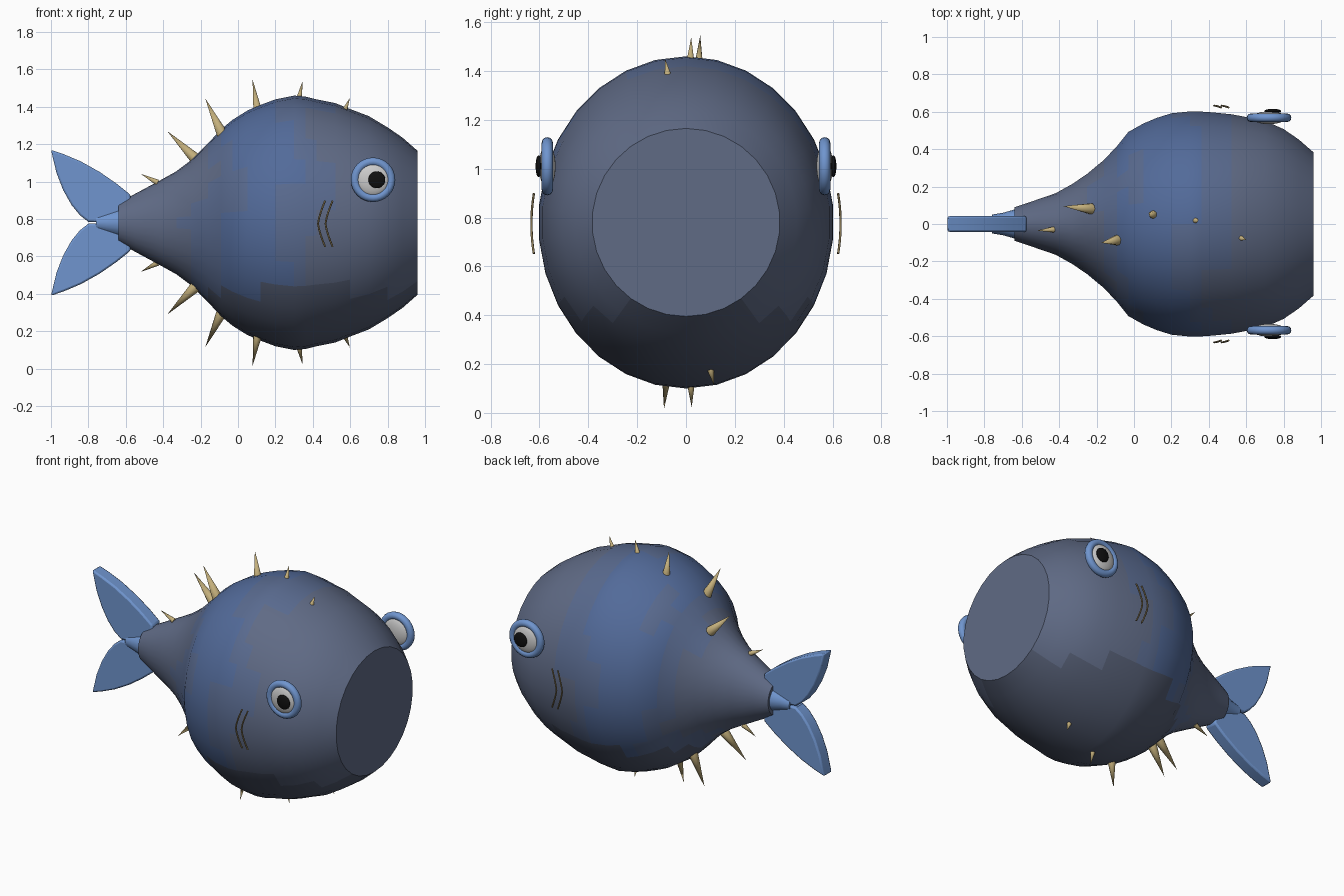
import bpy, bmesh, math
from mathutils import Vector

if "Cube" in bpy.data.objects:
    bpy.data.objects.remove(bpy.data.objects["Cube"])

CZ = 0.78  # height of the body axis


def mat(name, rgb):
    m = bpy.data.materials.new(name)
    m.diffuse_color = (*rgb, 1)
    m.use_nodes = True
    m.node_tree.nodes["Principled BSDF"].inputs["Base Color"].default_value = m.diffuse_color
    return m


SLATE = mat("slate", (0.115, 0.145, 0.235))
BLUE = mat("deep_blue", (0.085, 0.145, 0.32))
MIX = mat("mid_blue", (0.10, 0.145, 0.275))
DARK = mat("belly_slate", (0.085, 0.105, 0.165))
FIN = mat("fin_blue", (0.16, 0.30, 0.62))
TAN = mat("spike_tan", (0.55, 0.43, 0.20))
GILL = mat("gill_brown", (0.25, 0.19, 0.09))
WHITE = mat("eye_white", (0.75, 0.77, 0.74))
BLACK = mat("pupil_black", (0.005, 0.005, 0.005))


def finish(o, name, material, angle=35):
    o.name = name
    if material:
        o.data.materials.append(material)
    bpy.ops.object.select_all(action='DESELECT')
    o.select_set(True)
    bpy.context.view_layer.objects.active = o
    bpy.ops.object.shade_smooth_by_angle(angle=math.radians(angle))
    return o


def from_bmesh(bm, name, material, angle=35):
    bmesh.ops.recalc_face_normals(bm, faces=bm.faces)
    me = bpy.data.meshes.new(name)
    bm.to_mesh(me)
    bm.free()
    o = bpy.data.objects.new(name, me)
    bpy.context.collection.objects.link(o)
    return finish(o, name, material, angle)


def loft(stations, n):
    """Elliptical rings (x, half width, half height) along x, capped with fans."""
    bm = bmesh.new()
    rings = []
    for x, w, h in stations:
        rings.append([bm.verts.new((x, w * math.sin(2 * math.pi * i / n),
                                    CZ + h * math.cos(2 * math.pi * i / n))) for i in range(n)])
    for a, b in zip(rings, rings[1:]):
        for i in range(n):
            j = (i + 1) % n
            bm.faces.new((a[i], a[j], b[j], b[i]))
    for ring, x in ((rings[0], stations[0][0]), (rings[-1], stations[-1][0])):
        c = bm.verts.new((x, 0, CZ))
        for i in range(n):
            bm.faces.new((ring[i], ring[(i + 1) % n], c))
    return bm


# Body with mottled blue and slate panels
body = from_bmesh(loft([
    (-0.64, 0.09, 0.105), (-0.55, 0.12, 0.155), (-0.42, 0.165, 0.225), (-0.33, 0.215, 0.275),
    (-0.25, 0.27, 0.335), (-0.16, 0.345, 0.425), (-0.09, 0.42, 0.50), (-0.03, 0.495, 0.55),
    (0.05, 0.54, 0.60), (0.12, 0.57, 0.63), (0.20, 0.595, 0.66), (0.30, 0.605, 0.68),
    (0.36, 0.604, 0.675), (0.42, 0.60, 0.66), (0.52, 0.59, 0.64), (0.60, 0.575, 0.608),
    (0.70, 0.555, 0.57), (0.80, 0.51, 0.51), (0.88, 0.455, 0.455), (0.96, 0.385, 0.385)], 30),
    "body", SLATE)
for m in (BLUE, MIX, DARK):
    body.data.materials.append(m)
for p in body.data.polygons:
    c = p.center
    if c.x > 0.95:
        continue
    s = math.exp(-((c.x - 0.12) / 0.3) ** 2) + 0.2 * math.sin(9 * c.x + 7 * c.z + 5 * c.y)
    if c.z < 0.42:
        p.material_index = 3
    elif s > 0.75:
        p.material_index = 1
    elif s > 0.35:
        p.material_index = 2

# Tail stem
from_bmesh(loft([(-0.76, 0.05, 0.045), (-0.70, 0.06, 0.06), (-0.63, 0.08, 0.08)], 16),
           "tail_stem", FIN)

# Tail fins: bevelled slab, mirrored above and below
outline = [(-1.0, 0.39), (-0.93, 0.366), (-0.84, 0.328), (-0.74, 0.272), (-0.65, 0.21),
           (-0.575, 0.15), (-0.575, 0.03), (-0.70, 0.0), (-0.80, 0.005), (-0.845, 0.04),
           (-0.89, 0.095), (-0.935, 0.175), (-0.97, 0.265)]
for side, name in ((1, "upper_tail_fin"), (-1, "lower_tail_fin")):
    bm = bmesh.new()
    f = bm.faces.new([bm.verts.new((x, -0.042, CZ + side * z)) for x, z in outline])
    ext = bmesh.ops.extrude_face_region(bm, geom=[f])['geom']
    bmesh.ops.translate(bm, vec=(0, 0.084, 0), verts=[v for v in ext if isinstance(v, bmesh.types.BMVert)])
    fin = from_bmesh(bm, name, FIN)
    bev = fin.modifiers.new("rounded_rim", 'BEVEL')
    bev.width, bev.segments, bev.limit_method = 0.01, 2, 'ANGLE'
    bev.angle_limit = math.radians(50)


# Eyes and gills on both sides
def ball(name, loc, scale, material):
    bpy.ops.mesh.primitive_uv_sphere_add(segments=24, ring_count=14, radius=1, location=loc)
    o = bpy.context.object
    o.scale = scale
    return finish(o, name, material, 60)


for s, tag in ((-1, "front"), (1, "back")):
    bpy.ops.mesh.primitive_torus_add(major_radius=0.096, minor_radius=0.023, major_segments=32,
                                     minor_segments=12, location=(0.722, s * 0.568, 1.01),
                                     rotation=(math.pi / 2, 0, 0))
    finish(bpy.context.object, tag + "_eye_ring", FIN, 60)
    ball(tag + "_eye_white", (0.722, s * 0.568, 1.01), (0.09, 0.034, 0.09), WHITE)
    ball(tag + "_pupil", (0.742, s * 0.603, 1.01), (0.045, 0.013, 0.045), BLACK)
    for k, x in enumerate((0.428, 0.468)):
        cu = bpy.data.curves.new("gill", 'CURVE')
        cu.dimensions = '3D'
        cu.bevel_depth, cu.bevel_resolution, cu.use_fill_caps = 0.005, 1, True
        sp = cu.splines.new('POLY')
        sp.points.add(8)
        for i, pt in enumerate(sp.points):
            t = i / 4 - 1
            pt.co = (x + 0.038 * abs(t) ** 1.4, s * (0.633 - 0.01 * t * t), CZ - 0.005 + 0.123 * t, 1)
        g = bpy.data.objects.new(f"{tag}_gill_{k + 1}", cu)
        cu.materials.append(GILL)
        bpy.context.collection.objects.link(g)

# Spikes: base, tip, radius; the lower row mirrors the upper with its own y offsets
spikes = [((-0.43, 0.215), (-0.52, 0.262), 0.016, -0.033, 0.04),
          ((-0.23, 0.345), (-0.378, 0.49), 0.030, 0.09, -0.06),
          ((-0.085, 0.475), (-0.175, 0.665), 0.030, -0.095, 0.06),
          ((0.105, 0.60), (0.078, 0.765), 0.024, 0.055, -0.085),
          ((0.325, 0.655), (0.345, 0.757), 0.017, 0.02, 0.022),
          ((0.565, 0.59), (0.598, 0.667), 0.017, -0.08, 0.108)]
for i, (b, t, r, y_up, y_low) in enumerate(spikes):
    for side, y, tag in ((1, y_up, "upper"), (-1, y_low, "lower")):
        base = Vector((b[0], y * 0.9, CZ + side * b[1]))
        tip = Vector((t[0], y * 1.06, CZ + side * t[1]))
        d = tip - base
        bpy.ops.mesh.primitive_cone_add(vertices=10, radius1=r, radius2=0, depth=d.length,
                                        location=(base + tip) / 2,
                                        rotation=d.to_track_quat('Z', 'Y').to_euler())
        finish(bpy.context.object, f"{tag}_spike_{i + 1}", TAN, 45)
